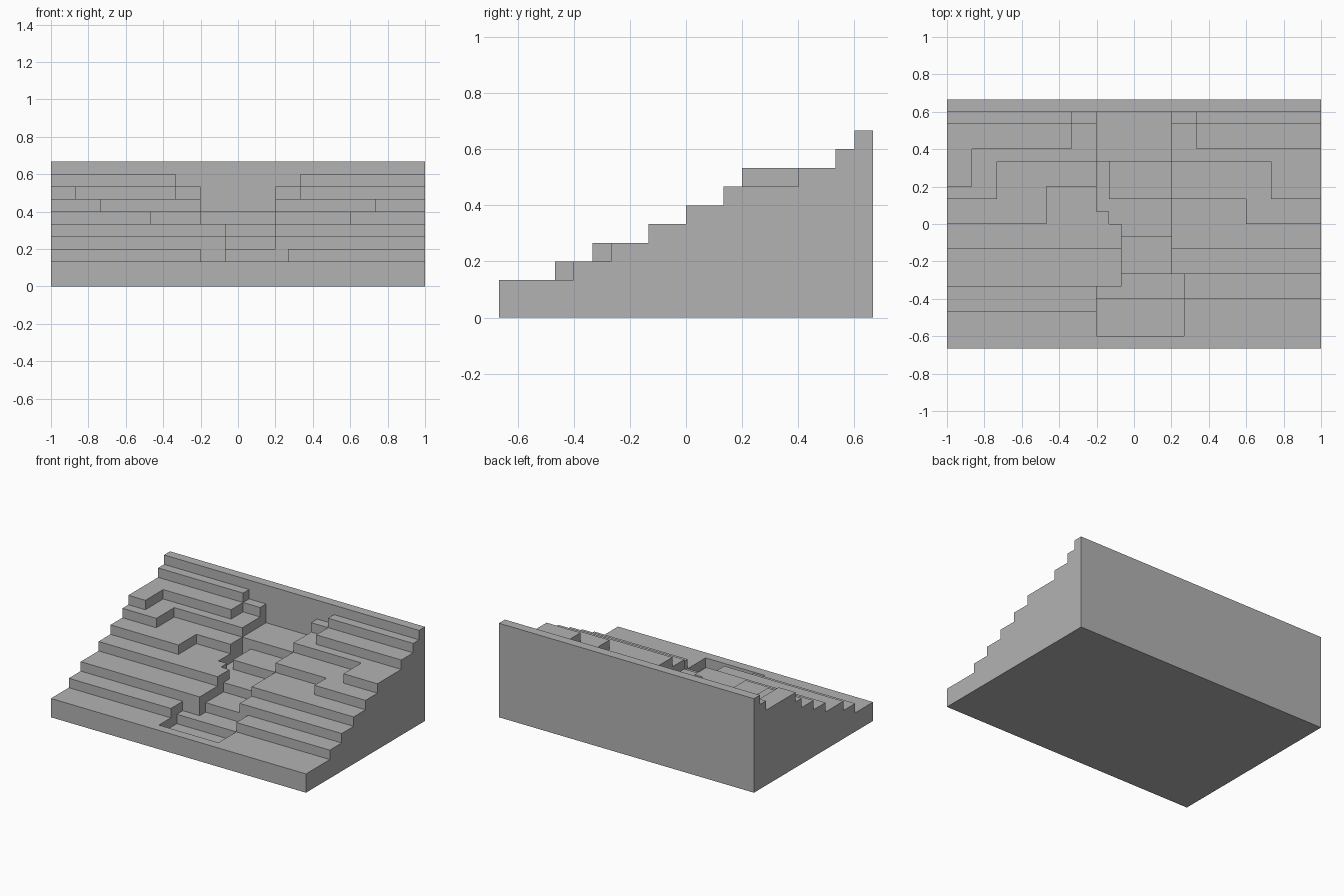
import bpy, bmesh
from mathutils import Vector

if "Cube" in bpy.data.objects:
    bpy.data.objects.remove(bpy.data.objects["Cube"], do_unlink=True)

W, D = 15, 10          # half width and half depth in cells
U = 1 / 15             # cell size

# Land terraces: (height, x start, x end, front edge), each running to the back
LAND = [
    (2, -15, 15, -10),
    (3, -15, -3, -7), (3, 4, 15, -6),
    (4, -15, -1, -5), (4, 3, 15, -4),
    (5, -15, -1, -2), (5, 3, 15, -2),
    (6, -15, -7, 0), (6, -15, -3, 3), (6, 3, 15, 2), (6, 9, 15, 0),
    (7, -15, -11, 2), (7, -15, -3, 5), (7, 3, 15, 5), (7, 11, 15, 2),
    (8, -15, -13, 3), (8, -15, -5, 6), (8, -15, -3, 8),
    (8, 3, 15, 8), (8, 5, 15, 6),
    (9, -15, -5, 8), (9, 5, 15, 8),
    (10, -15, 15, 9),
]
# Stream bed cut down through the terraces: (height, x start, x end, y start, y end)
STREAM = [
    (6, -3, 3, 5, 9), (5, -2, 3, 2, 5), (4, -3, -2, 1, 5),
    (4, -2, 3, 0, 2), (4, -1, 3, -1, 0), (3, -1, 3, -4, -1),
    (1, -3, 4, -9, -6),
]


def height(x, y):
    """Terrain height of the cell whose low corner is x, y."""
    if not (-W <= x < W and -D <= y < D):
        return 0
    for h, x0, x1, y0, y1 in STREAM:
        if x0 <= x < x1 and y0 <= y < y1:
            return h
    return max(h for h, x0, x1, y0 in LAND if x0 <= x < x1 and y >= y0)


bm = bmesh.new()


def quad(corner, a, b):
    corner, a, b = Vector(corner), Vector(a), Vector(b)
    points = (corner, corner + a, corner + a + b, corner + b)
    bm.faces.new([bm.verts.new(p * U) for p in points])


X, Y, Z = (1, 0, 0), (0, 1, 0), (0, 0, 1)
for x in range(-W, W):
    for y in range(-D, D):
        h = height(x, y)
        # Treads and underside
        quad((x, y, h), X, Y)
        quad((x, y, 0), Y, X)
        # Risers wherever the neighbouring cell is lower
        for z in range(height(x, y - 1), h):
            quad((x, y, z), X, Z)
        for z in range(height(x, y + 1), h):
            quad((x, y + 1, z), Z, X)
        for z in range(height(x - 1, y), h):
            quad((x, y, z), Z, Y)
        for z in range(height(x + 1, y), h):
            quad((x + 1, y, z), Y, Z)

# Weld the cells and merge them into clean flat faces
bmesh.ops.remove_doubles(bm, verts=bm.verts, dist=U / 100)
bmesh.ops.dissolve_limit(bm, angle_limit=0.01, verts=bm.verts, edges=bm.edges)

mesh = bpy.data.meshes.new("terraced_hillside")
bm.to_mesh(mesh)
bm.free()
hill = bpy.data.objects.new("terraced_hillside", mesh)
bpy.context.collection.objects.link(hill)

grey = bpy.data.materials.new("plain_grey")
grey.use_nodes = True
grey.diffuse_color = (0.45, 0.45, 0.45, 1)
grey.node_tree.nodes["Principled BSDF"].inputs["Base Color"].default_value = (0.45, 0.45, 0.45, 1)
mesh.materials.append(grey)
